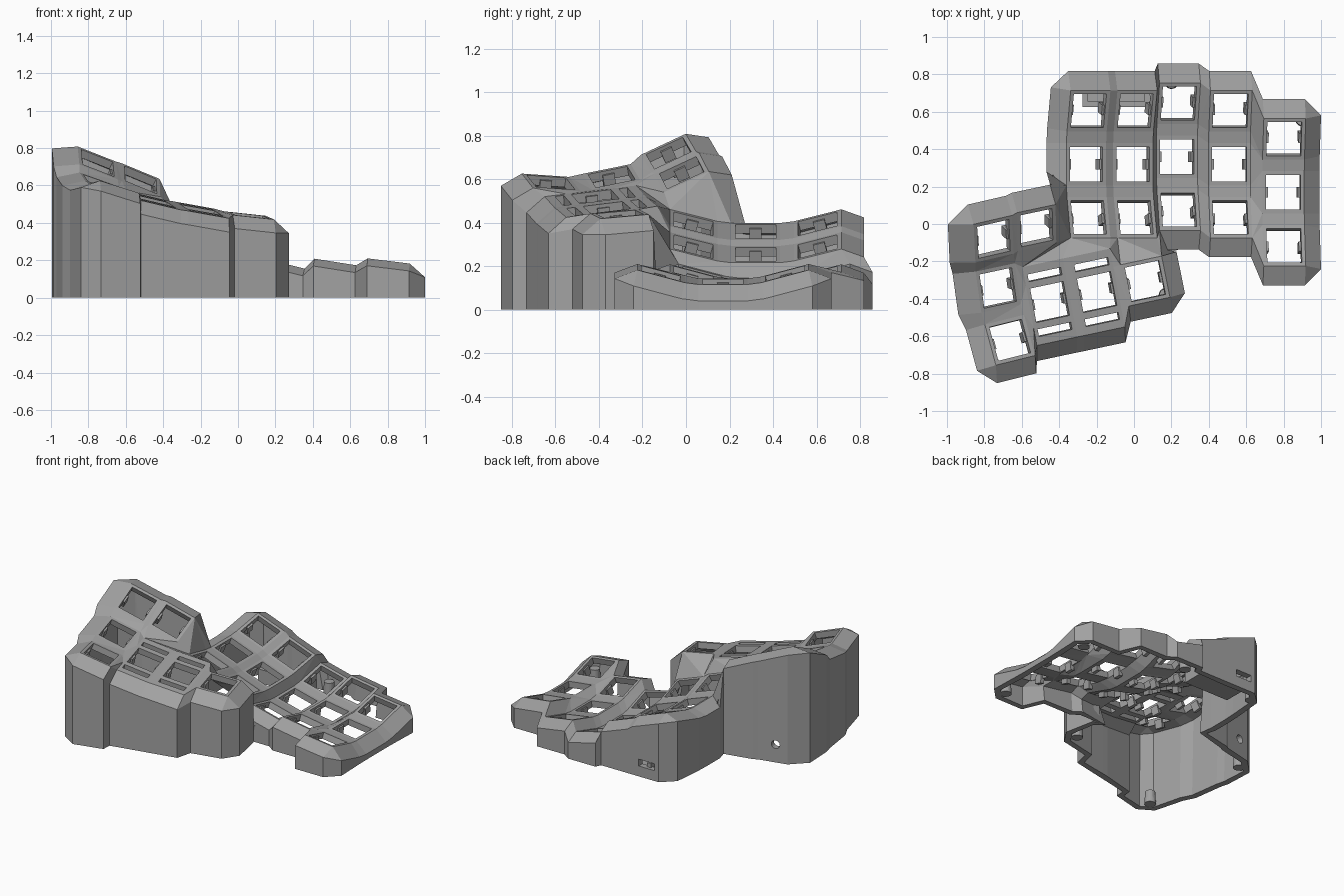
import bpy, bmesh, math
from mathutils import Matrix, Vector

if "Cube" in bpy.data.objects:
    bpy.data.objects.remove(bpy.data.objects["Cube"])

grey = bpy.data.materials.new("plain_grey")
grey.use_nodes = True
grey.diffuse_color = (0.36, 0.36, 0.36, 1)
grey.node_tree.nodes["Principled BSDF"].inputs["Base Color"].default_value = (0.36, 0.36, 0.36, 1)

H = 0.113        # half width of a key frame
HOLE = 0.093     # half width of a key hole
LONG = 1.9       # long frames, in multiples of H
RIM, DROP = 0.09, 0.065
RADIUS, STEP = 1.1, 15


def rot(deg, axis):
    return Matrix.Rotation(math.radians(deg), 4, axis)


def make_object(name, bm):
    mesh = bpy.data.meshes.new(name)
    bm.to_mesh(mesh)
    bm.free()
    mesh.materials.append(grey)
    ob = bpy.data.objects.new(name, mesh)
    bpy.context.collection.objects.link(ob)
    return ob


# Key placement: finger columns (x, y, z, sideways tilt), three keys on an arc
frames = {}
columns = {"A": (-.255, .32, .36, 20), "B": (-.005, .32, .255, 20),
           "C": (.23, .36, .118, 14), "D": (.51, .32, .125, 9),
           "E": (.798, .17, .13, 7)}
for name, (x, y, z, tilt) in columns.items():
    for row in range(3):
        frames[name + str(row)] = (
            Matrix.Translation((x, y, z)) @ rot(tilt, "Y")
            @ Matrix.Translation((0, 0, RADIUS)) @ rot(STEP * (1 - row), "X")
            @ Matrix.Translation((0, 0, -RADIUS)))

# Thumb keys (x, y, z, yaw, tilt, pitch)
thumbs = {"T0": (-.75, -.08, .72, 13, 21, 27), "T1": (-.727, -.342, .61, 12, 19, 12),
          "T2": (-.663, -.62, .585, 14, 17, -4), "U0": (-.52, -.02, .63, 12, 22, 27),
          "V0": (-.45, -.417, .52, 12, 13, 7), "W0": (-.198, -.364, .47, 12, 10, 7),
          "X0": (.06, -.305, .44, 12, 6, 5)}
for name, (x, y, z, yaw, tilt, pitch) in thumbs.items():
    frames[name] = (Matrix.Translation((x, y, z)) @ rot(yaw, "Z")
                    @ rot(tilt, "Y") @ rot(pitch, "X"))

shell = bmesh.new()
corners = {}


def corner(key, sx, sy):
    """Shared frame corner, addressed in multiples of H."""
    tag = (key, sx, sy)
    if tag not in corners:
        corners[tag] = shell.verts.new(frames[key] @ Vector((sx * H, sy * H, 0)))
    return corners[tag]


def ring(outer, inner):
    """Faces between a four-cornered border and the hole inside it."""
    k = len(inner) // 4
    for i in range(4):
        hole = [inner[(k * i + j) % len(inner)] for j in range(k, -1, -1)]
        shell.faces.new([outer[i], outer[(i + 1) % 4]] + hole)


def cell(key, low, high, hole_low, hole_high):
    border = [corner(key, -1, low), corner(key, 1, low),
              corner(key, 1, high), corner(key, -1, high)]
    hole = [shell.verts.new(frames[key] @ Vector((sx * HOLE, y, 0)))
            for sx, y in ((-1, hole_low), (1, hole_low), (1, hole_high), (-1, hole_high))]
    ring(border, hole)


def web(a, b):
    """Triangle strip between two chains of corners."""
    i = j = 0
    while i < len(a) - 1 or j < len(b) - 1:
        step_a = j == len(b) - 1 or (i < len(a) - 1 and
            (a[i + 1].co - b[j].co).length <= (a[i].co - b[j + 1].co).length)
        if step_a:
            shell.faces.new((a[i], a[i + 1], b[j]))
            i += 1
        else:
            shell.faces.new((a[i], b[j + 1], b[j]))
            j += 1


def side(keys, sx, levels=(1, -1)):
    return [corner(k, sx, lv) for k in keys for lv in levels]


def edge(key, sy):
    return [corner(key, -1, sy), corner(key, 1, sy)]


# Key frames, with slots in front of and behind the two long ones
for key in frames:
    cell(key, -1, 1, -HOLE, HOLE)
    if key in ("V0", "W0"):
        cell(key, 1, LONG, .13, .17)
        cell(key, -LONG, -1, -.17, -.13)

# Webs along and between the columns
for name in "ABCDET":
    for row in range(2):
        web(edge(name + str(row), -1), edge(name + str(row + 1), 1))
rows = lambda name: [name + str(r) for r in range(3)]
for left, right in zip("ABCD", "BCDE"):
    web(side(rows(left), 1), side(rows(right), -1))
levels = (LONG, 1, -1, -LONG)
web(side(["T0"], 1), side(["U0"], -1))
web(side(["T1", "T2"], 1), side(["V0"], -1, levels))
web(side(["V0"], 1, levels), side(["W0"], -1, levels))
web(side(["W0"], 1, levels), side(["X0"], -1))
web([corner("T0", 1, -1), corner("T1", 1, 1), corner("V0", -1, LONG)], edge("U0", -1))

# Saddle joining the finger columns to the thumb cluster
web([corner("A1", -1, -1), corner("A2", -1, 1)] + edge("A2", -1) + edge("B2", -1)
    + [corner("C2", -1, -1)],
    side(["U0"], 1) + edge("V0", LONG) + edge("W0", LONG) + edge("X0", 1))

# Perimeter as (key, corner x, corner y, outward direction)
L, R, F, B = (-1, 0), (1, 0), (0, -1), (0, 1)
path = [("A0", -1, 1, L), ("A0", -1, -1, L), ("A1", -1, 1, L), ("A1", -1, -1, (-1, .8)),
        ("U0", 1, 1, B), ("U0", -1, 1, B), ("T0", 1, 1, B), ("T0", -1, 1, B)]
for key, reach in (("T0", 1.35), ("T1", 1.2), ("T2", 1)):
    path += [(key, -1, sy, (-reach, 0)) for sy in (1, -1)]
for key, sy in (("T2", -1), ("V0", -LONG), ("W0", -LONG), ("X0", -1)):
    path += [(key, sx, sy, F) for sx in (-1, 1)]
path += [("X0", 1, -1, R), ("X0", 1, 1, R), ("C2", -1, -1, (.6, -1)), ("C2", 1, -1, F)]
path += [(key, sx, -1, F) for key in ("D2", "E2") for sx in (-1, 1)]
path += [(key, 1, sy, R) for key in ("E2", "E1", "E0") for sy in (-1, 1)]
path += [(key, sx, 1, B) for key in ("E0", "D0", "C0", "B0", "A0") for sx in (1, -1)]

# Sloped rim and upright walls down to the ground
loop = []
for key, sx, sy, (dx, dy) in path:
    p = frames[key] @ Vector((sx * H + dx * RIM, sy * H + dy * RIM, -DROP))
    loop.append((corner(key, sx, sy), shell.verts.new(p),
                 shell.verts.new((p.x, p.y, 0)), (key, sx, dy)))
for n, (top, rim, base, tag) in enumerate(loop):
    top2, rim2, base2, tag2 = loop[(n + 1) % len(loop)]
    shell.faces.new((top, rim, rim2) if top == top2 else (top, rim, rim2, top2))
    opening = None
    if tag == ("A0", 1, 1):
        opening = (4, .55, .10, .09, .035)      # cable socket
    elif tag == ("T0", 1, 1):
        opening = (16, .6, .13, .03, .03)       # round jack
    if opening:
        sides, u, height, wide, tall = opening
        along = base2.co - base.co
        mid = base.co + along * u + Vector((0, 0, height))
        hole = []
        for s in range(sides):
            a = 2 * math.pi * (s + .5 * sides / 4) / sides + math.pi
            hole.append(shell.verts.new(mid + along.normalized() * wide * math.cos(a)
                                        + Vector((0, 0, tall * math.sin(a)))))
        ring([base, base2, rim2, rim], hole)
    else:
        shell.faces.new((rim, base, base2, rim2))

bmesh.ops.recalc_face_normals(shell, faces=shell.faces)
if sum(f.normal.z * f.calc_area() for f in shell.faces) < 0:
    bmesh.ops.reverse_faces(shell, faces=shell.faces)
case = make_object("case_shell", shell)
solid = case.modifiers.new("thickness", "SOLIDIFY")
solid.thickness = 0.045
solid.offset = -1

# Retaining clips at both sides of every key hole
clips = bmesh.new()
for m in frames.values():
    for sx in (-1, 1):
        place = m @ Matrix.Translation((sx * .096, 0, -.047)) @ Matrix.Diagonal((.03, .055, .06, 1))
        bmesh.ops.create_cube(clips, size=1, matrix=place)
make_object("key_clips", clips)

# Screw posts standing inside the corners
posts = bmesh.new()
for x, y in ((.9, .56), (.9, -.24), (.2, .76), (-.39, .73), (-.9, .0), (-.76, -.74), (.17, -.38)):
    bmesh.ops.create_cone(posts, cap_ends=True, segments=20, radius1=.038, radius2=.034,
                          depth=.09, matrix=Matrix.Translation((x, y, .045)))
make_object("screw_posts", posts)

# Open-topped holder behind the cable socket
holder = bmesh.new()
for x, y, wx, wy, tall in ((-.26, .71, .03, .17, .1), (.07, .71, .03, .17, .1),
                           (-.095, .64, .33, .03, .1), (-.095, .71, .33, .17, .03)):
    bmesh.ops.create_cube(holder, size=1, matrix=Matrix.Translation((x, y, tall / 2 + .005))
                          @ Matrix.Diagonal((wx, wy, tall, 1)))
make_object("socket_holder", holder)
